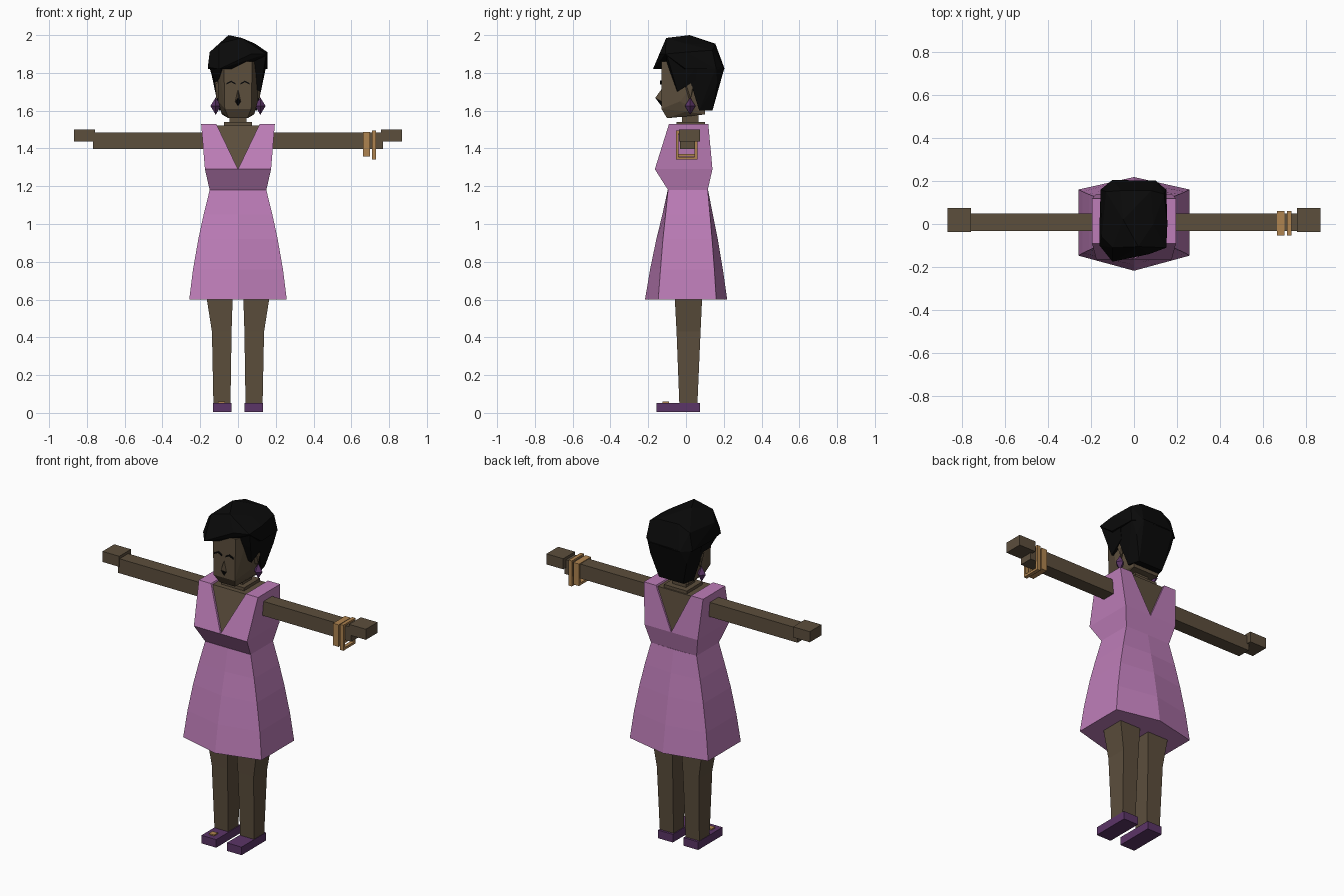
import bpy, bmesh


def material(name, rgb):
    m = bpy.data.materials.new(name)
    m.diffuse_color = (*rgb, 1)
    return m


SKIN = material("brown_skin", (0.107, 0.077, 0.046))
DRESS = material("orchid_pink", (0.51, 0.205, 0.48))
HAIR = material("black_hair", (0.003, 0.003, 0.003))
GOLD = material("gold", (0.43, 0.23, 0.08))
PURPLE = material("dark_purple", (0.105, 0.035, 0.135))


def finish(name, bm, *mats):
    bmesh.ops.recalc_face_normals(bm, faces=bm.faces)
    me = bpy.data.meshes.new(name)
    bm.to_mesh(me)
    bm.free()
    for m in mats:
        me.materials.append(m)
    ob = bpy.data.objects.new(name, me)
    bpy.context.collection.objects.link(ob)
    return ob


def hull(name, pts, *mats, mirror=False):
    """Faceted solid around points; mirror adds the -x copy of each point."""
    pts = list(pts) + ([(-x, y, z) for x, y, z in pts if x] if mirror else [])
    bm = bmesh.new()
    vs = [bm.verts.new(p) for p in pts]
    r = bmesh.ops.convex_hull(bm, input=vs)
    junk = {v for v in r["geom_interior"] if isinstance(v, bmesh.types.BMVert)}
    bmesh.ops.delete(bm, geom=list(junk), context="VERTS")
    bmesh.ops.dissolve_limit(bm, angle_limit=0.01, verts=bm.verts, edges=bm.edges)
    return finish(name, bm, *mats)


def box(name, x, y, z, mat):
    return hull(name, [(a, b, c) for a in x for b in y for c in z], mat)


def loft(name, rings, mat):
    bm = bmesh.new()
    rows = [[bm.verts.new(p) for p in r] for r in rings]
    n = len(rows[0])
    for a, b in zip(rows, rows[1:]):
        for i in range(n):
            bm.faces.new((a[i], a[(i + 1) % n], b[(i + 1) % n], b[i]))
    bm.faces.new(rows[0])
    bm.faces.new(rows[-1])
    return finish(name, bm, mat)


# Skirt: six-sided rings (z, half width, front corner, front mid, back corner, back mid)
skirt = [(0.60, 0.258, -0.147, -0.217, 0.16, 0.218),
         (0.76, 0.238, -0.135, -0.19, 0.15, 0.195),
         (0.92, 0.210, -0.122, -0.157, 0.138, 0.168),
         (1.05, 0.182, -0.108, -0.125, 0.127, 0.142),
         (1.18, 0.150, -0.095, -0.097, 0.115, 0.117)]
loft("skirt", [[(-w, fc, z), (0, fm, z), (w, fc, z), (w, bc, z), (0, bm_, z), (-w, bc, z)]
               for z, w, fc, fm, bc, bm_ in skirt], DRESS)

# Waistband under the bust
loft("waistband", [[(-w, f, z), (w, f, z), (w, b, z), (-w, b, z)]
                   for z, w, f, b in ((1.18, 0.15, -0.095, 0.115), (1.29, 0.175, -0.165, 0.14))], DRESS)

# Bodice halves: wedge panels leaving a deep V at the front and back
for side, s in (("left", -1), ("right", 1)):
    loft("bodice_" + side, [[(s * 0.175, y0, 1.29), (0, y0, 1.29),
                             (s * 0.115, y1, 1.53), (s * 0.195, y1, 1.53)]
                            for y0, y1 in ((-0.165, -0.09), (0.14, 0.118))], DRESS)

# Chest filling the neckline
loft("chest", [[(0, y0, 1.285), (0.114, y1, 1.522), (-0.114, y1, 1.522)]
               for y0, y1 in ((-0.155, -0.08), (0.132, 0.108))], SKIN)
box("neck_base", (-0.075, 0.075), (-0.05, 0.1), (1.515, 1.54), SKIN)
box("neck", (-0.045, 0.045), (-0.02, 0.065), (1.53, 1.62), SKIN)

for side, s in (("left", -1), ("right", 1)):
    # Arms and hands
    box("arm_" + side, (s * 0.15, s * 0.768), (-0.033, 0.048), (1.398, 1.484), SKIN)
    box("hand_" + side, (s * 0.757, s * 0.867), (-0.036, 0.074), (1.437, 1.5), SKIN)
    # Tapered legs and flat shoes
    loft("leg_" + side, [[(s * a, f, z), (s * b, f, z), (s * b, k, z), (s * a, k, z)]
                         for z, a, b, f, k in ((0.04, 0.04, 0.13, -0.035, 0.06),
                                               (0.43, 0.034, 0.138, -0.05, 0.077),
                                               (0.62, 0.028, 0.168, -0.06, 0.086))], SKIN)
    box("shoe_" + side, (s * 0.035, s * 0.132), (-0.155, 0.074), (0.004, 0.052), PURPLE)
    # Ears and diamond earrings
    hull("ear_" + side, [(s * x, y, z) for x, y, z in
                         ((0.09, -0.02, 1.76), (0.09, 0.05, 1.76), (0.125, 0.04, 1.75),
                          (0.12, 0.0, 1.74), (0.09, 0.01, 1.66), (0.115, 0.025, 1.665))], SKIN)
    c = s * 0.118
    hull("earring_" + side, [(c - 0.028, 0.022, 1.625), (c + 0.028, 0.022, 1.625),
                             (c, -0.006, 1.625), (c, 0.05, 1.625),
                             (c, 0.022, 1.67), (c, 0.022, 1.578)], PURPLE)
    # Closed eyelids: two thin slanted strips each
    for part, x0, z0, x1, z1 in (("inner", 0.014, 1.742, 0.036, 1.755),
                                 ("outer", 0.036, 1.755, 0.062, 1.742)):
        hull(f"eyelid_{part}_{side}", [(s * x, y, z + d) for x, z in ((x0, z0), (x1, z1))
                                       for y in (-0.128, -0.137) for d in (-0.004, 0.004)], HAIR)

box("shoe_ornament", (-0.105, -0.07), (-0.125, -0.09), (0.05, 0.059), GOLD)


# Hollow square bracelets
def bracelet(name, x0, x1, z0, z1):
    def loop(x, t):
        return [(x, -0.053 + t, z0 + t), (x, 0.06 - t, z0 + t),
                (x, 0.06 - t, z1 - t), (x, -0.053 + t, z1 - t)]
    bm = bmesh.new()
    rows = [[bm.verts.new(p) for p in loop(x, t)]
            for x, t in ((x0, 0), (x1, 0), (x1, 0.014), (x0, 0.014))]
    for k in range(4):
        a, b = rows[k], rows[(k + 1) % 4]
        for i in range(4):
            bm.faces.new((a[i], a[(i + 1) % 4], b[(i + 1) % 4], b[i]))
    finish(name, bm, GOLD)


bracelet("bracelet_wide", 0.663, 0.7, 1.357, 1.488)
bracelet("bracelet_narrow", 0.71, 0.731, 1.342, 1.494)

# Head with a flat face and angled cheeks
hull("head", [(0.075, -0.13, 1.86), (0.07, -0.13, 1.61), (0.05, -0.1, 1.56),
              (0.105, -0.06, 1.86), (0.105, -0.03, 1.65), (0.09, 0.0, 1.595),
              (0.085, 0.1, 1.58), (0.1, 0.12, 1.85)], SKIN, mirror=True)

# Nose with a dark underside
nose = hull("nose", [(0, -0.128, 1.715), (0.016, -0.128, 1.648), (0, -0.163, 1.668),
                     (0, -0.128, 1.622)], SKIN, HAIR, mirror=True)
for p in nose.data.polygons:
    p.material_index = 1 if p.normal.z < -0.2 else 0

# Hair: swept cap, nape and two sideburns
hull("hair_cap", [(-0.16, -0.1, 1.83), (-0.1, -0.175, 1.82), (0.07, -0.14, 1.9),
                  (0.15, -0.11, 1.9), (0.155, 0.0, 1.82), (0.15, 0.16, 1.82),
                  (0.1, 0.2, 1.82), (-0.1, 0.205, 1.82), (-0.155, 0.16, 1.82),
                  (-0.16, 0.0, 1.82), (-0.15, -0.06, 1.91), (-0.13, 0.15, 1.92),
                  (0.14, 0.14, 1.92), (0.155, 0.0, 1.91), (-0.1, -0.11, 1.955),
                  (0.02, -0.105, 1.985), (-0.05, 0.02, 2.0), (0.09, 0.0, 1.955),
                  (0.08, 0.155, 1.95), (-0.06, 0.155, 1.955)], HAIR)
hull("hair_nape", [(0.1, 0.07, 1.6), (0.08, 0.14, 1.6), (0.125, 0.045, 1.76),
                   (0.12, 0.165, 1.74), (0.148, 0.16, 1.83), (0.1, 0.203, 1.825),
                   (0.14, 0.0, 1.83)], HAIR, mirror=True)
hull("sideburn_right", [(0.085, -0.115, 1.9), (0.148, -0.1, 1.89), (0.15, 0.06, 1.84),
                        (0.13, 0.05, 1.76), (0.1, 0.05, 1.76), (0.12, -0.045, 1.7),
                        (0.1, -0.05, 1.71), (0.09, -0.09, 1.82), (0.13, -0.08, 1.81)], HAIR)
hull("sideburn_left", [(-0.08, -0.14, 1.83), (-0.155, -0.1, 1.84), (-0.15, 0.06, 1.84),
                       (-0.13, 0.05, 1.76), (-0.1, 0.05, 1.76), (-0.12, -0.045, 1.75),
                       (-0.1, -0.08, 1.77)], HAIR)
